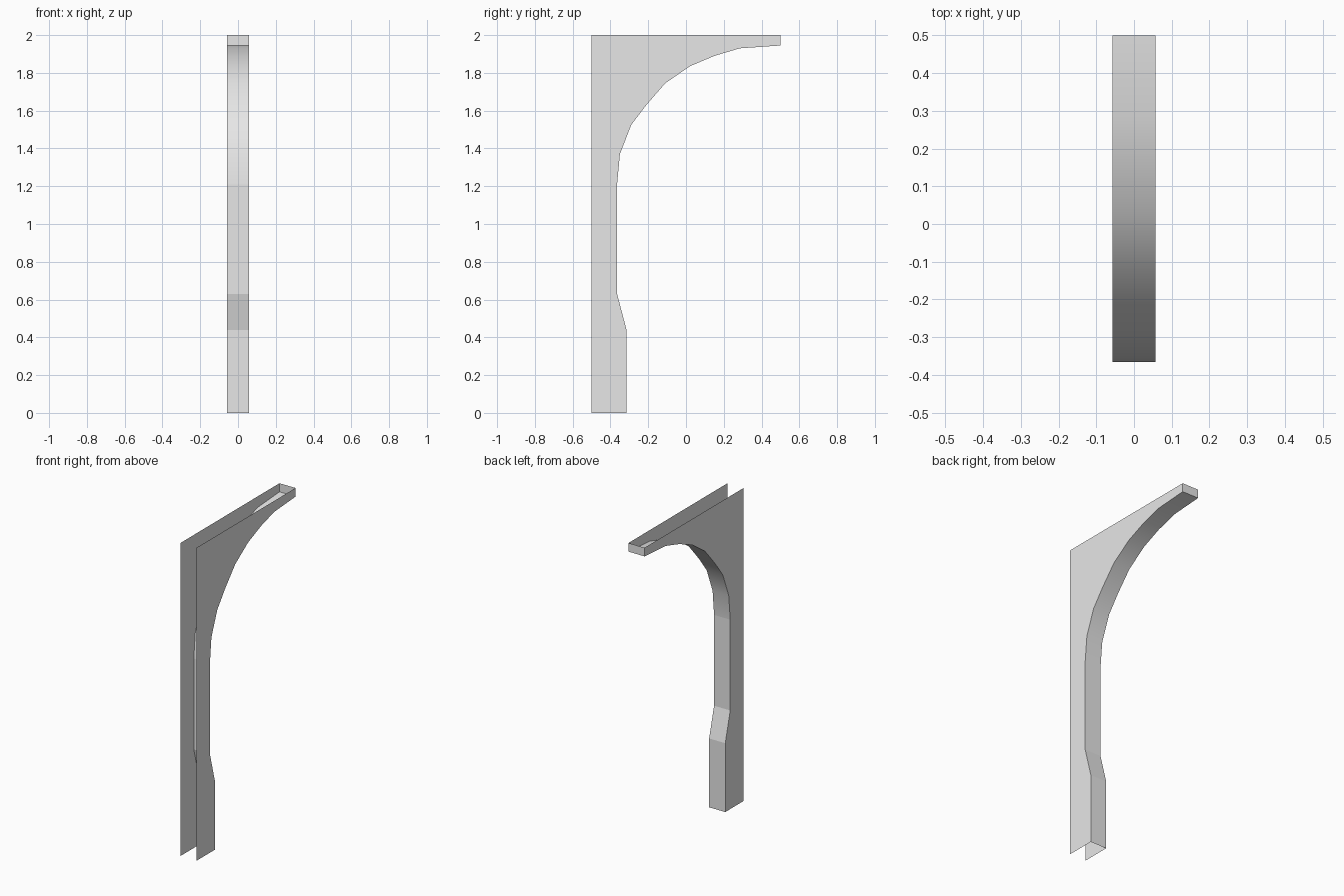
import bpy
import bmesh

if "Cube" in bpy.data.objects:
    bpy.data.objects.remove(bpy.data.objects["Cube"], do_unlink=True)

HALF_WIDTH = 0.057
FRONT_Y, BACK_Y, TOP_Z = -0.5, 0.5, 2.0

# Inner edge of the bracket as (y, z), from the foot to the tip of the arm
FOOT = [(-0.315, 0), (-0.315, 0.44), (-0.365, 0.63), (-0.365, 1.21)]
ARCH = [(-0.35, 1.37), (-0.29, 1.525), (-0.21, 1.63), (-0.11, 1.745),
        (0.02, 1.835), (0.15, 1.89), (0.285, 1.93), (BACK_Y, 1.945)]
INNER = FOOT + ARCH

grey = bpy.data.materials.new("light_grey")
grey.use_nodes = True
colour = (0.8, 0.8, 0.8, 1)
grey.diffuse_color = colour
grey.node_tree.nodes["Principled BSDF"].inputs["Base Color"].default_value = colour


def finish(name, bm):
    mesh = bpy.data.meshes.new(name)
    bm.to_mesh(mesh)
    bm.free()
    mesh.materials.append(grey)
    obj = bpy.data.objects.new(name, mesh)
    bpy.context.collection.objects.link(obj)
    return obj


def side_plate(name, side):
    """Thin flat web with the bracket outline, facing outwards."""
    outline = INNER + [(BACK_Y, TOP_Z), (FRONT_Y, TOP_Z), (FRONT_Y, 0)]
    if side < 0:
        outline = outline[::-1]
    bm = bmesh.new()
    bm.faces.new([bm.verts.new((side * HALF_WIDTH, y, z)) for y, z in outline])
    finish(name, bm)


def strip(name, path, smooth_from):
    """Band across the width along a path, smooth above a given height."""
    bm = bmesh.new()
    rows = [[bm.verts.new((x, y, z)) for x in (-HALF_WIDTH, HALF_WIDTH)]
            for y, z in path]
    for a, b in zip(rows, rows[1:]):
        face = bm.faces.new((a[0], b[0], b[1], a[1]))
        face.smooth = min(a[0].co.z, b[0].co.z) >= smooth_from
    return finish(name, bm)


side_plate("left_side_plate", 1)
side_plate("right_side_plate", -1)

# Curved flange joining the plates; the straight foot keeps flat faces
strip("inner_flange", INNER, 1.2)

# Small cap closing the tip of the arm
strip("arm_end_cap", [INNER[-1], (BACK_Y, TOP_Z)], TOP_Z)
